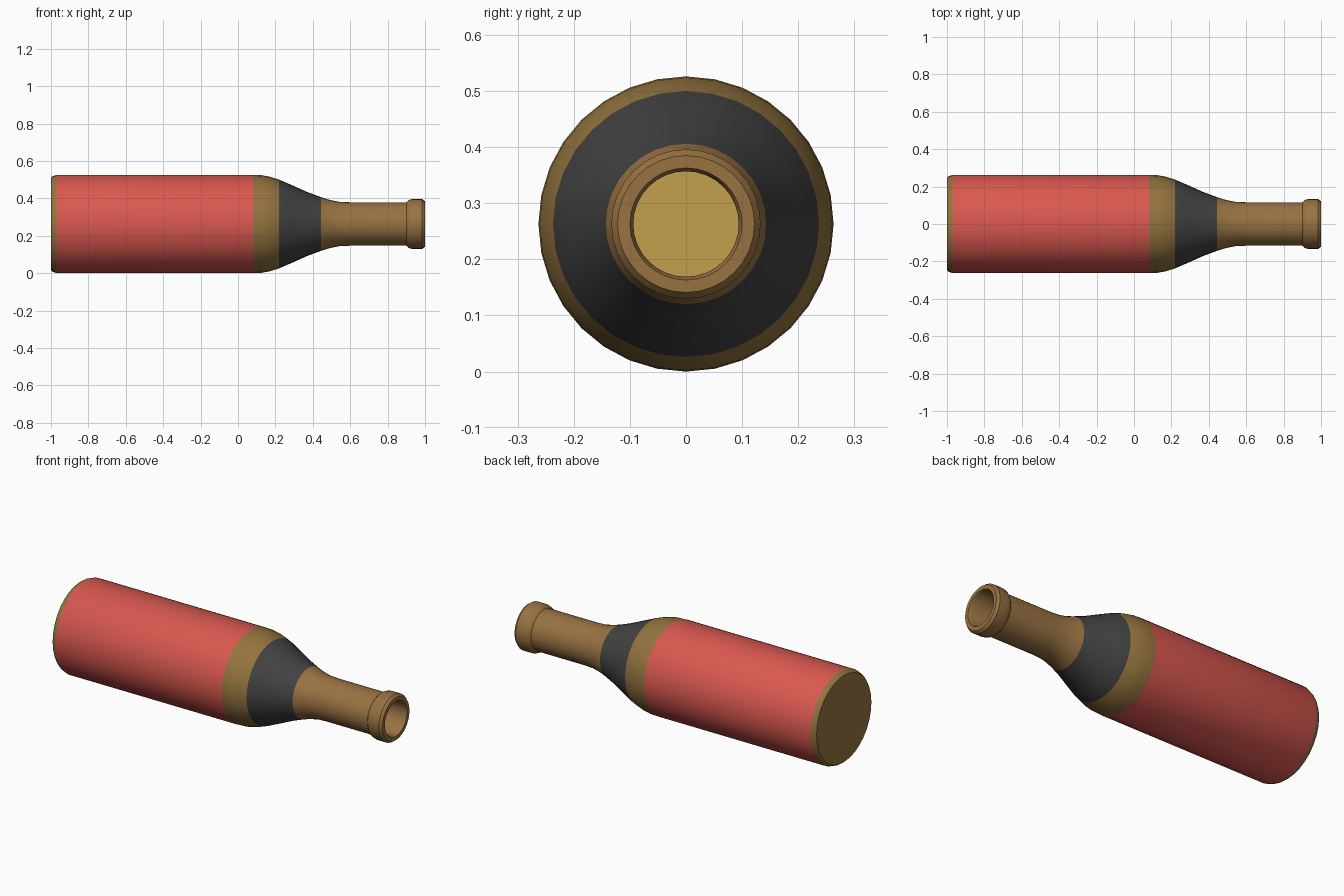
import bpy, bmesh, math

if "Cube" in bpy.data.objects:
    bpy.data.objects.remove(bpy.data.objects["Cube"])

SIDES = 32
R = 0.263  # body radius, also the height of the axis


def material(name, rgb):
    m = bpy.data.materials.new(name)
    lin = [((c / 255 + 0.055) / 1.055) ** 2.4 for c in rgb]
    m.diffuse_color = (*lin, 1)
    m.use_nodes = True
    m.node_tree.nodes["Principled BSDF"].inputs["Base Color"].default_value = m.diffuse_color
    return m


glass = material("brown glass", (152, 114, 66))
olive = material("olive glass", (148, 116, 62))
red = material("red label", (217, 88, 80))
black = material("black neck label", (66, 66, 66))
amber = material("amber base", (196, 160, 75))


def lathe(name, profile, mats, rule):
    """Spin (x, radius) points about the bottle axis; rule picks a material from ring x."""
    bm = bmesh.new()
    rings = []
    for x, r in profile:
        if r == 0:
            rings.append([bm.verts.new((x, 0, R))] * SIDES)
        else:
            angles = [2 * math.pi * i / SIDES for i in range(SIDES)]
            rings.append([bm.verts.new((x, r * math.sin(a), R + r * math.cos(a))) for a in angles])
    for (p, q), a, b in zip(zip(profile, profile[1:]), rings, rings[1:]):
        for i in range(SIDES):
            j = (i + 1) % SIDES
            corners = list(dict.fromkeys((a[i], b[i], b[j], a[j])))
            f = bm.faces.new(corners)
            f.material_index = rule((p[0] + q[0]) / 2)
    me = bpy.data.meshes.new(name)
    bm.normal_update()
    bm.to_mesh(me)
    bm.free()
    for m in mats:
        me.materials.append(m)
    ob = bpy.data.objects.new(name, me)
    bpy.context.collection.objects.link(ob)
    bpy.context.view_layer.objects.active = ob
    ob.select_set(True)
    bpy.ops.object.shade_smooth_by_angle(angle=math.radians(35))
    ob.select_set(False)
    return ob


def outer_rule(x):
    if x < -0.97 or 0.08 < x < 0.22:
        return 1
    if x < 0.08:
        return 2
    return 3 if x < 0.445 else 0


# Outer wall from base to lip
outer = [(-1, 0), (-1, 0.248), (-0.99, 0.256), (-0.97, R), (0.08, R), (0.125, 0.261),
         (0.17, 0.253), (0.22, 0.237), (0.29, 0.207), (0.37, 0.171), (0.445, 0.143),
         (0.49, 0.129), (0.54, 0.119), (0.6, 0.116), (0.9, 0.116), (0.912, 0.128),
         (0.93, 0.133), (0.985, 0.133), (1, 0.122), (1, 0.1)]
lathe("bottle_outside", outer, [glass, olive, red, black], outer_rule)

# Inner wall from lip down to the inside of the base
inner = [(1, 0.1), (0.985, 0.094), (0.6, 0.094), (0.5, 0.103), (0.37, 0.148),
         (0.22, 0.214), (0.08, 0.24), (-0.96, 0.24)]
lathe("bottle_inside", inner, [glass], lambda x: 0)

# Inside face of the base
lathe("inner_base", [(-0.96, 0.24), (-0.96, 0)], [amber], lambda x: 0)
